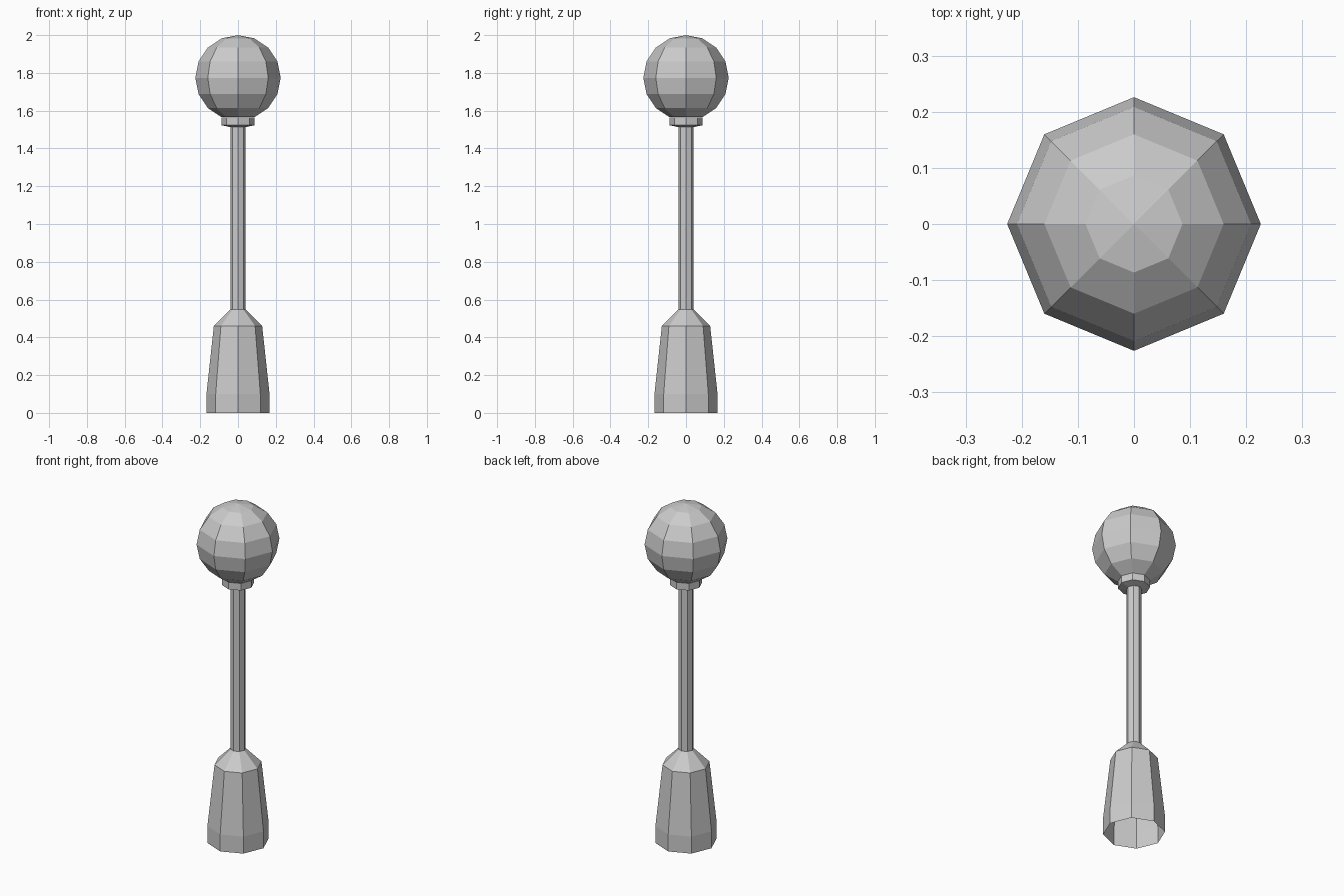
import bpy, bmesh
from math import sin, cos, pi

if "Cube" in bpy.data.objects:
    bpy.data.objects.remove(bpy.data.objects["Cube"])

SIDES = 8


def lathe(name, profile):
    """Revolve (radius, z) points into a flat-faced octagonal shell; radius 0 makes a pole."""
    bm = bmesh.new()
    rings = []
    for r, z in profile:
        if r == 0:
            rings.append([bm.verts.new((0, 0, z))] * SIDES)
        else:
            rings.append([bm.verts.new((r * cos(2 * pi * i / SIDES),
                                        r * sin(2 * pi * i / SIDES), z))
                          for i in range(SIDES)])
    for low, high in zip(rings, rings[1:]):
        for i in range(SIDES):
            j = (i + 1) % SIDES
            corners = [low[i], low[j], high[j], high[i]]
            bm.faces.new(list(dict.fromkeys(corners)))
    mesh = bpy.data.meshes.new(name)
    bm.to_mesh(mesh)
    bm.free()
    obj = bpy.data.objects.new(name, mesh)
    bpy.context.collection.objects.link(obj)
    return obj


# Hollow tapered base, open underneath
lathe("base", [(0.167, 0), (0.167, 0.10), (0.128, 0.46), (0.041, 0.547)])

# Slim pole
lathe("pole", [(0.041, 0.547), (0.041, 1.513)])

# Collar under the globe
lathe("collar", [(0.041, 1.513), (0.087, 1.523), (0.087, 1.565)])

# Faceted globe, open where it meets the collar
R, CENTRE = 0.226, 1.774
globe = [(R * sin(pi * k / 8), CENTRE - R * cos(pi * k / 8)) for k in range(1, 8)]
lathe("globe", globe + [(0, CENTRE + R)])
